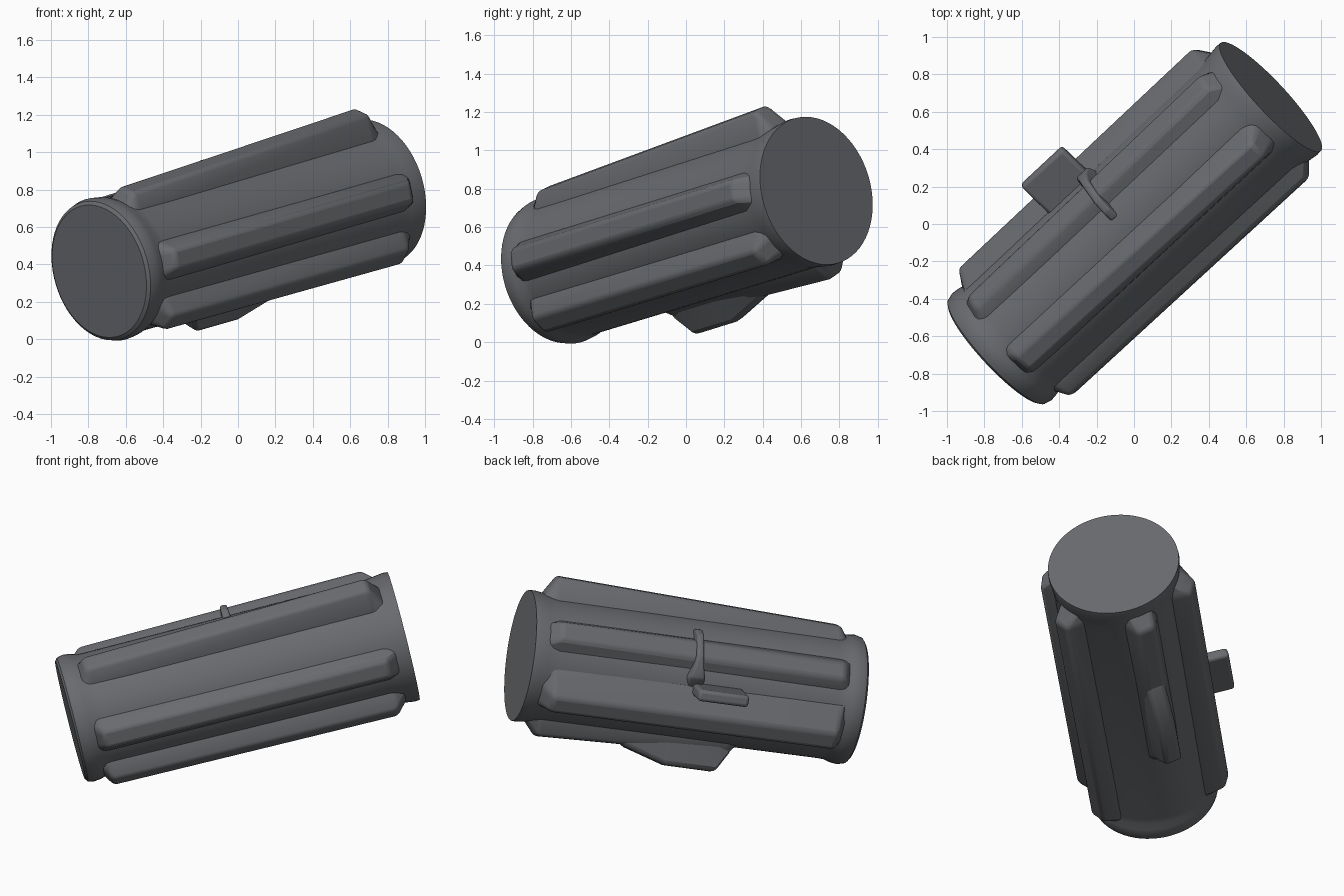
import bpy, bmesh, math
from mathutils import Matrix, Vector

if "Cube" in bpy.data.objects:
    bpy.data.objects.remove(bpy.data.objects["Cube"])

# Tilted frame: local x = sideways, y = along the axis, z = up
axis = Vector((0.735, 0.683, 0.2125)).normalized()
side = axis.cross(Vector((0, 0, 1))).normalized()
up = side.cross(axis)
frame = Matrix((side, axis, up)).transposed().to_4x4()
frame.translation = (0, 0, 0.578)

grey = bpy.data.materials.new("dark grey")
grey.diffuse_color = (0.14, 0.146, 0.157, 1)
grey.use_nodes = True
grey.node_tree.nodes["Principled BSDF"].inputs["Base Color"].default_value = grey.diffuse_color


def polar(deg, r, t, off=0.0):
    """Point at an angle and radius round the axis, shifted sideways by off."""
    a = math.radians(deg)
    return Vector((r * math.cos(a) - off * math.sin(a), t,
                   r * math.sin(a) + off * math.cos(a)))


def loft(name, rings, bevel=0.0, smooth=40):
    """Skin a list of equal closed rings and cap both ends."""
    bm = bmesh.new()
    vs = [[bm.verts.new(p) for p in ring] for ring in rings]
    n = len(rings[0])
    for a, b in zip(vs, vs[1:]):
        for i in range(n):
            j = (i + 1) % n
            bm.faces.new((a[i], a[j], b[j], b[i]))
    bm.faces.new(vs[0])
    bm.faces.new(vs[-1])
    bmesh.ops.recalc_face_normals(bm, faces=bm.faces)
    me = bpy.data.meshes.new(name)
    bm.to_mesh(me)
    bm.free()
    me.materials.append(grey)
    ob = bpy.data.objects.new(name, me)
    ob.matrix_world = frame
    bpy.context.collection.objects.link(ob)
    bpy.context.view_layer.objects.active = ob
    ob.select_set(True)
    if bevel:
        m = ob.modifiers.new("bevel", 'BEVEL')
        m.width, m.segments, m.limit_method = bevel, 3, 'ANGLE'
        m.angle_limit = math.radians(20)
    bpy.ops.object.shade_smooth_by_angle(angle=math.radians(smooth))
    ob.select_set(False)
    return ob


def ridge(name, deg, stations, base_r, base_hw, top_hw, bevel, skew=0.0):
    """Trapezoid ridge along the axis; stations are (t, top radius)."""
    rings = [[polar(deg, base_r, t, -base_hw - skew), polar(deg, r, t, -top_hw),
              polar(deg, r, t, top_hw), polar(deg, base_r, t, base_hw)]
             for t, r in stations]
    return loft(name, rings, bevel)


# Barrel with a rounded collar at each end
profile = [(-1.035, 0.362), (-1.022, 0.38), (-0.985, 0.39), (-0.94, 0.385),
           (-0.90, 0.372), (-0.86, 0.37), (0.86, 0.38), (0.93, 0.388),
           (0.99, 0.396), (1.02, 0.394)]
loft("barrel", [[polar(i * 360 / 64, r, t) for i in range(64)]
                for t, r in profile], smooth=35)

# Six long ribs: angle, near end, near radius, far radius, base skew
ribs = [(4, -0.88, 0.445, 0.455, 0), (71, -0.88, 0.435, 0.50, 0),
        (133, -0.88, 0.415, 0.445, 0), (191, -0.88, 0.465, 0.475, 0.06),
        (245, -0.30, 0.42, 0.465, 0), (315, -0.88, 0.45, 0.465, 0)]
for k, (deg, t0, r0, r1, skew) in enumerate(ribs):
    ridge(f"rib_{k + 1}", deg,
          [(t0 - 0.05, 0.36), (t0, r0), (0.87, r1), (0.95, 0.37)],
          0.32, 0.125, 0.055, 0.03, skew)

# Lower fin at the near end of the bottom rib
ridge("lower_fin", 245, [(-0.32, 0.40), (-0.24, 0.535), (0.07, 0.535),
                         (0.32, 0.46), (0.42, 0.40)], 0.34, 0.09, 0.05, 0.025)

# Side tab
ridge("side_tab", 166, [(-0.28, 0.582), (0.03, 0.582)], 0.33, 0.038, 0.035, 0.02)

# Small strap over the upper back rib, with a wider lower foot
strap = [(104, 0.375, 0.03), (111, 0.415, 0.03), (120, 0.445, 0.03),
         (138, 0.46, 0.03), (147, 0.45, 0.04), (156, 0.43, 0.065),
         (165, 0.37, 0.05)]
loft("strap", [[polar(d, 0.34, 0.02 - w), polar(d, r, 0.02 - w * 0.7),
                polar(d, r, 0.02 + w * 0.7), polar(d, 0.34, 0.02 + w)]
               for d, r, w in strap], 0.012)
